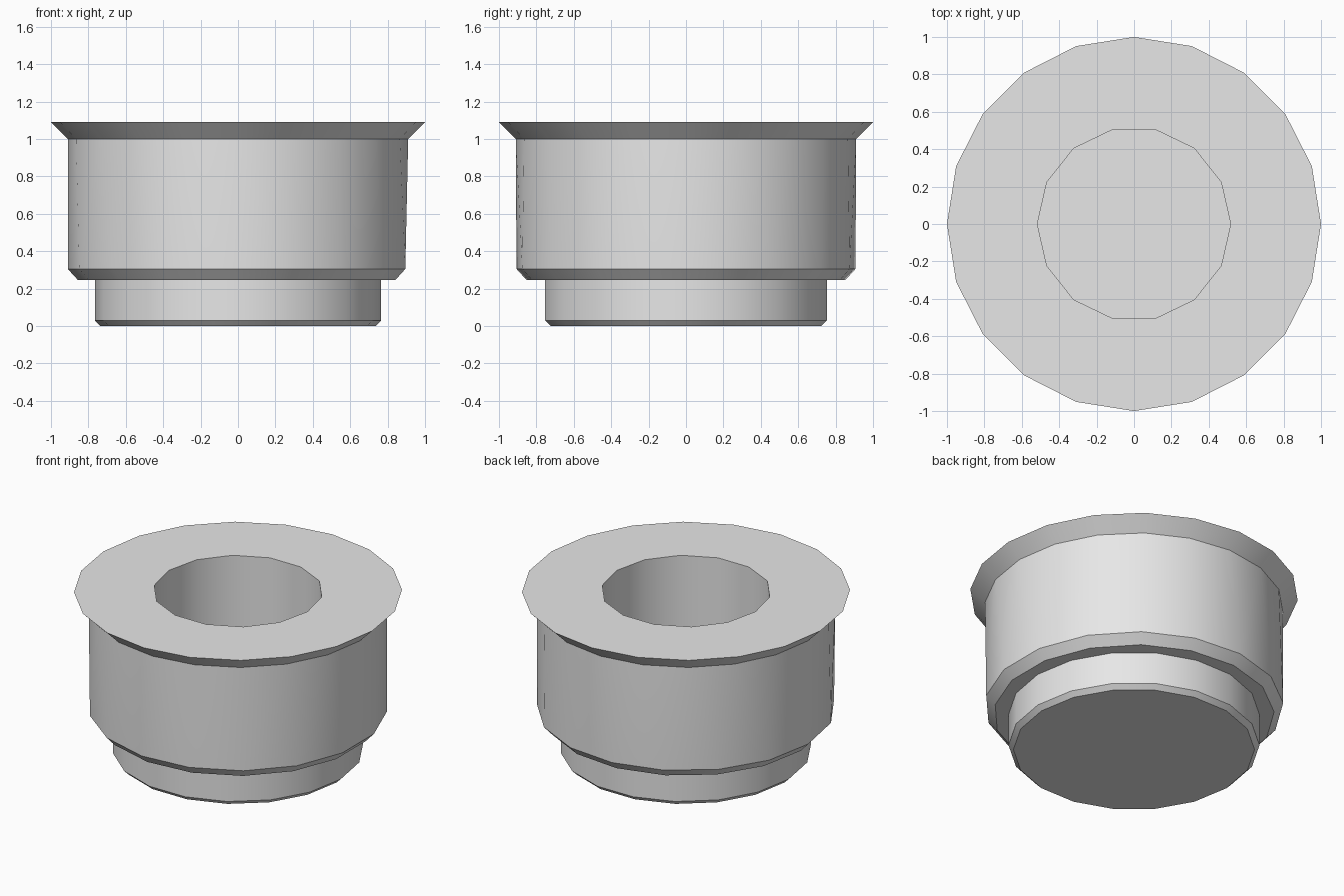
import bpy
import bmesh
import math

cube = bpy.data.objects.get("Cube")
if cube:
    bpy.data.objects.remove(cube, do_unlink=True)

# Plain grey for the whole cup
grey = bpy.data.materials.new("plain grey")
grey.use_nodes = True
colour = (0.8, 0.8, 0.8, 1.0)
grey.diffuse_color = colour
grey.node_tree.nodes["Principled BSDF"].inputs["Base Color"].default_value = colour

bm = bmesh.new()


def ring(sides, radius, z):
    """Circle of vertices starting at the -x side."""
    angles = [math.pi + math.tau * i / sides for i in range(sides)]
    return [bm.verts.new((radius * math.cos(a), radius * math.sin(a), z)) for a in angles]


def bridge(a, b):
    """Join two rings, with triangles where their side counts differ."""
    n, m = len(a), len(b)
    i = j = 0
    while i < n or j < m:
        p, q = a[i % n], b[j % m]
        if n == m:
            bm.faces.new((p, a[(i + 1) % n], b[(j + 1) % m], q))
            i, j = i + 1, j + 1
        elif j >= m or (i < n and (i + 0.5) / n <= (j + 0.5) / m):
            bm.faces.new((p, a[(i + 1) % n], q))
            i += 1
        else:
            bm.faces.new((p, b[(j + 1) % m], q))
            j += 1


# Rings from the underside up the outside, over the rim and down the hole
profile = [
    (18, 0.735, 0.0),    # foot underside
    (18, 0.765, 0.03),   # foot bevel
    (18, 0.765, 0.245),  # foot top
    (17, 0.855, 0.245),  # step under the body
    (17, 0.91, 0.305),   # body bevel
    (20, 0.91, 1.0),     # body top
    (20, 1.0, 1.09),     # flared rim
    (14, 0.517, 1.09),   # mouth of the hole
    (14, 0.517, 0.25),   # hole floor
]
rings = [ring(*p) for p in profile]
for lower, upper in zip(rings, rings[1:]):
    bridge(lower, upper)
bm.faces.new(rings[0])
bm.faces.new(rings[-1])
bmesh.ops.recalc_face_normals(bm, faces=bm.faces)

mesh = bpy.data.meshes.new("flared_cup")
bm.to_mesh(mesh)
bm.free()
mesh.materials.append(grey)
cup = bpy.data.objects.new("flared_cup", mesh)
bpy.context.collection.objects.link(cup)

# Round walls smooth, rims and bevels crisp
bpy.ops.object.select_all(action="DESELECT")
cup.select_set(True)
bpy.context.view_layer.objects.active = cup
bpy.ops.object.shade_smooth_by_angle(angle=math.radians(30))
